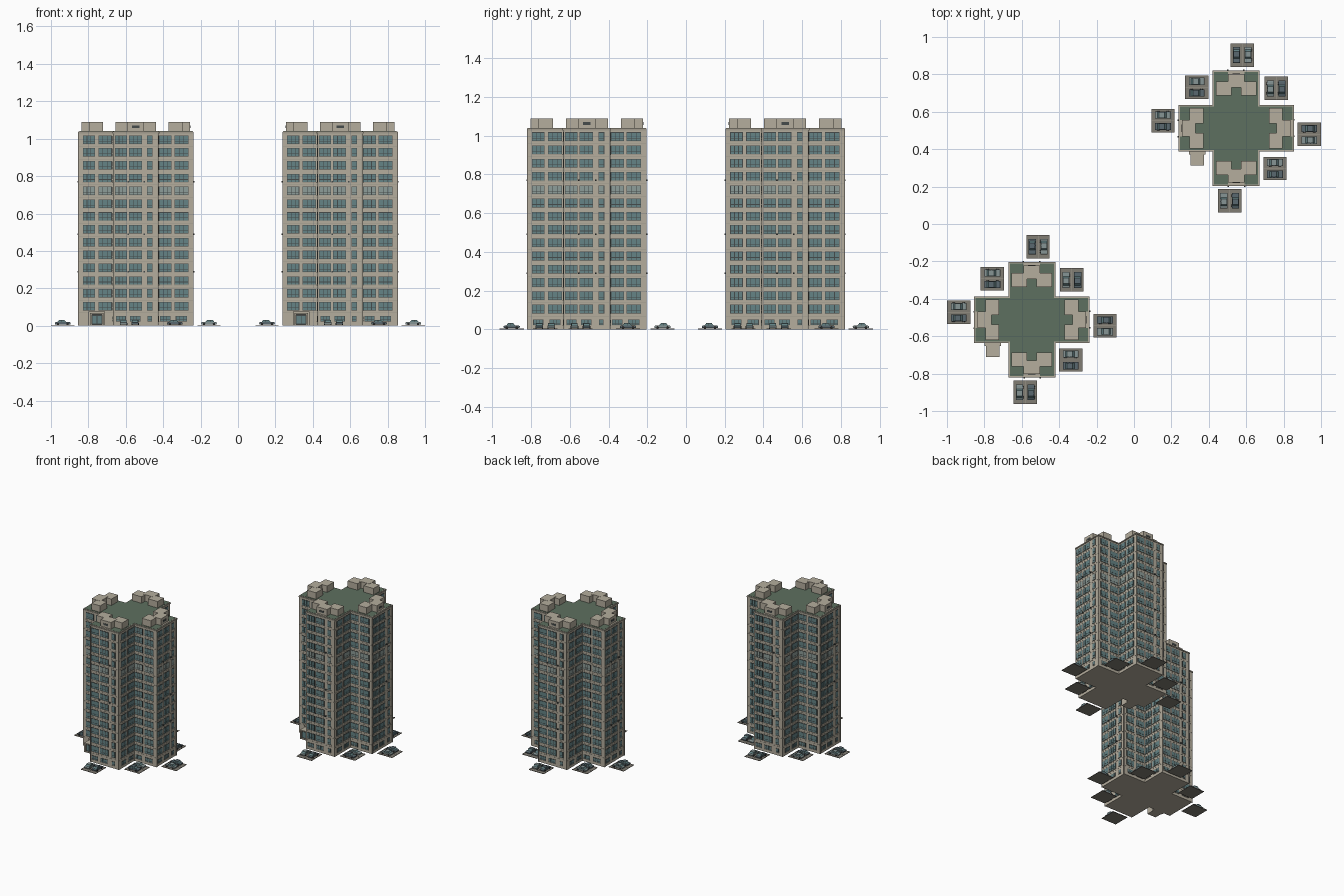
import bpy, bmesh, math
from mathutils import Matrix, Vector

if "Cube" in bpy.data.objects:
    bpy.data.objects.remove(bpy.data.objects["Cube"])

CENTRES = [(0.546, 0.512), (-0.546, -0.512)]
L, W, H = 0.305, 0.121, 1.04          # arm reach, arm half width, roof height
FLOORS, STEP = 15, 0.0685


def material(name, rgb):
    m = bpy.data.materials.new(name)
    m.diffuse_color = (*rgb, 1)
    m.use_nodes = True
    m.node_tree.nodes["Principled BSDF"].inputs["Base Color"].default_value = m.diffuse_color
    return m


WALL = material("beige_wall", (0.46, 0.42, 0.34))
TRIM = material("trim", (0.36, 0.33, 0.27))
GREEN = material("green_roof", (0.11, 0.16, 0.115))
DARK = material("dark_frame", (0.06, 0.07, 0.07))
GLASS = material("teal_glass", (0.13, 0.23, 0.24))
PALE = material("pale_glass", (0.27, 0.34, 0.32))
PAVE = material("paving", (0.22, 0.205, 0.175))
CAR_A = material("dark_car", (0.10, 0.14, 0.16))
CAR_B = material("light_car", (0.24, 0.30, 0.30))
RUBBER = material("tyre", (0.02, 0.02, 0.02))


def turn(k):
    return Matrix.Rotation(k * math.pi / 2, 4, 'Z')


class Part:
    """Collects boxes and prisms, then places one linked copy per tower."""
    def __init__(self, name, mat):
        self.name, self.mat, self.bm = name, mat, bmesh.new()

    def box(self, x0, x1, y0, y1, z0, z1, m=Matrix.Identity(4)):
        c = Vector(((x0 + x1) / 2, (y0 + y1) / 2, (z0 + z1) / 2))
        s = Matrix.Diagonal((x1 - x0, y1 - y0, z1 - z0, 1))
        bmesh.ops.create_cube(self.bm, size=1, matrix=m @ Matrix.Translation(c) @ s)

    def prism(self, pts, depth, m=Matrix.Identity(4)):
        f = self.bm.faces.new([self.bm.verts.new(m @ Vector(p)) for p in pts])
        d = m.to_3x3() @ Vector(depth)
        new = bmesh.ops.extrude_face_region(self.bm, geom=[f])["geom"]
        for v in new:
            if isinstance(v, bmesh.types.BMVert):
                v.co += d

    def finish(self):
        bmesh.ops.recalc_face_normals(self.bm, faces=self.bm.faces)
        me = bpy.data.meshes.new(self.name)
        self.bm.to_mesh(me)
        me.materials.append(self.mat)
        for side, (x, y) in zip(("back", "front"), CENTRES):
            o = bpy.data.objects.new(f"{self.name}_{side}", me)
            o.location = (x, y, 0)
            bpy.context.collection.objects.link(o)


def cross(l, w):
    pts = []
    for k in range(4):
        pts += [turn(k) @ Vector(p) for p in ((-w, -w, 0), (-w, -l, 0), (w, -l, 0))]
    return pts


# cross-shaped tower, floor lines, cornice and green roof
walls = Part("tower_walls", WALL)
walls.prism(cross(L, W), (0, 0, H - 0.006))
bands = Part("floor_bands", TRIM)
for i in range(1, FLOORS):
    bands.prism([p + Vector((0, 0, i * STEP - 0.001)) for p in cross(L + 0.001, W + 0.001)], (0, 0, 0.002))
bands.prism([p + Vector((0, 0, H - 0.012)) for p in cross(L + 0.004, W + 0.004)], (0, 0, 0.008))
walls.prism([p + Vector((0, 0, H - 0.006)) for p in cross(L + 0.001, W + 0.001)], (0, 0, 0.005))
roof = Part("green_roof_deck", GREEN)
roof.prism([p + Vector((0, 0, H - 0.004)) for p in cross(L - 0.004, W - 0.004)], (0, 0, 0.004))

# windows, rooftop rooms, pipes and lamps repeated on the four sides
frames = Part("window_frames", DARK)
panes = Part("window_panes", GLASS)
pale = Part("pale_window_panes", PALE)
sills = Part("window_sills", TRIM)
rooms = Part("rooftop_rooms", WALL)
vents = Part("rooftop_vents", DARK)
pipes = Part("drain_pipes", TRIM)
lamps = Part("wall_lamps", DARK)
COLUMNS = [(-0.251, 0.065, W), (-0.165, 0.072, W), (-0.08, 0.065, L), (-0.003, 0.07, L),
           (0.075, 0.03, L), (0.157, 0.068, W), (0.243, 0.075, W)]


def window(x, w, d, z, h, n, m, out):
    frames.box(x - w / 2, x + w / 2, -d - 0.002, -d + 0.001, z - h / 2, z + h / 2, m)
    sills.box(x - w / 2 - 0.001, x + w / 2 + 0.001, -d - 0.004, -d, z - h / 2 - 0.002, z - h / 2 + 0.001, m)
    g = 0.003
    pw = (w - g * (n + 1)) / n
    for j in range(n):
        a = x - w / 2 + g + j * (pw + g)
        # tall upper pane over a short lower pane
        for lo, hi in ((-h / 2 + g, -h / 6 - g / 2), (-h / 6 + g / 2, h / 2 - g)):
            out.box(a, a + pw, -d - 0.003, -d, z + lo, z + hi, m)


for k in range(4):
    m = turn(k)
    for x, w, d in COLUMNS:
        for i in range(FLOORS):
            if i == 0:
                if not (k == 0 and x < -0.12):
                    window(x, w * 0.8, d, 0.037, 0.03, 1 if w < 0.05 else 3, m, panes)
                continue
            window(x, w, d, 0.036 + i * STEP, 0.046, 1 if w < 0.05 else 3, m,
                   pale if i == 10 else panes)
    rooms.box(-0.044, 0.044, -0.29, -0.217, H - 0.003, 1.09, m)
    for s in (-1, 1):
        a, b = sorted((s * 0.026, s * 0.108))
        rooms.box(a, b, -0.249, -0.175, H - 0.003, 1.089, m)
        a, b = sorted((s * (W - 0.006), s * (W - 0.001)))
        pipes.box(a, b, -L - 0.004, -L, 0, H - 0.01, m)
    # beige paving between the rooms and the arm's end
    rooms.box(-0.044, 0.044, -L + 0.003, -0.28, H - 0.003, H + 0.001, m)
    vents.box(-0.02, 0.02, -0.292, -0.288, 1.056, 1.07, m)
    for z in (0.29, 0.49, 0.77):
        for x in (-0.042, 0.045):
            lamps.box(x - 0.004, x + 0.004, -L - 0.008, -L, z - 0.004, z + 0.004, m)

# entrance porch on the front left wall
porch = Part("entrance_porch", WALL)
porch.box(-0.252, -0.165, -0.14, -W + 0.01, 0, 0.075)
porch.box(-0.245, -0.235, -0.2, -0.14, 0, 0.068)
porch.box(-0.182, -0.172, -0.2, -0.14, 0, 0.068)
porch.box(-0.245, -0.172, -0.2, -0.14, 0.06, 0.068)
porch.box(-0.245, -0.172, -0.2, -0.14, 0, 0.006)
doors = Part("entrance_doors", DARK)
doors.box(-0.237, -0.18, -0.188, -0.14, 0.005, 0.061)
door_panes = Part("entrance_panes", GLASS)
for x in (-0.232, -0.206):
    door_panes.box(x, x + 0.022, -0.19, -0.187, 0.012, 0.053)

# parking bays, two cars each: x, y, quarter turns
LOTS = [(0.033, 0.391, 0), (-0.035, -0.388, 0), (-0.391, 0.04, 1), (0.391, -0.033, 1),
        (-0.211, 0.22, 1), (0.214, 0.213, 0), (0.208, -0.215, 1)]
paving = Part("parking_bays", PAVE)
kerbs = Part("bay_lines", TRIM)
cars = [Part("dark_cars", CAR_A), Part("light_cars", CAR_B)]
cabins = Part("car_cabins", DARK)
glass = Part("car_glass", GLASS)
tyres = Part("car_tyres", RUBBER)
for n, (x, y, k) in enumerate(LOTS):
    lot = Matrix.Translation((x, y, 0)) @ turn(k)
    paving.box(-0.0625, 0.0625, -0.0625, 0.0625, 0, 0.003, lot)
    for lx in (-0.061, 0, 0.061):
        kerbs.box(lx - 0.0012, lx + 0.0012, -0.0625, 0.0625, 0.002, 0.0045, lot)
    for j, cx in enumerate((-0.031, 0.031)):
        c = lot @ Matrix.Translation((cx, 0, 0)) @ turn(2 * (n % 2))
        u = 0.019
        body = cars[(n + j) % 2]
        body.prism([(-u, y, z) for y, z in ((-0.041, 0.008), (0.041, 0.008), (0.042, 0.017),
                   (0.034, 0.020), (-0.036, 0.020), (-0.042, 0.016))], (2 * u, 0, 0), c)
        # glazed cabin with a painted roof
        glass.prism([(-u + 0.003, y, z) for y, z in ((-0.02, 0.019), (0.03, 0.019),
                    (0.02, 0.030), (-0.009, 0.030))], (2 * u - 0.006, 0, 0), c)
        body.box(-u + 0.003, u - 0.003, -0.009, 0.02, 0.0295, 0.032, c)
        for s in (-1, 1):
            cabins.box(s * (u - 0.003) - 0.0007, s * (u - 0.003) + 0.0007, 0.004, 0.007, 0.019, 0.031, c)
            for ty in (-0.026, 0.026):
                t = c @ Matrix.Translation((s * 0.0175, ty, 0.0095)) @ Matrix.Rotation(math.pi / 2, 4, 'Y')
                bmesh.ops.create_cone(tyres.bm, cap_ends=True, segments=10, radius1=0.0068,
                                      radius2=0.0068, depth=0.005, matrix=t)

for p in (walls, bands, roof, frames, panes, pale, sills, rooms, vents, pipes, lamps, porch,
          doors, door_panes, paving, kerbs, *cars, cabins, glass, tyres):
    p.finish()
